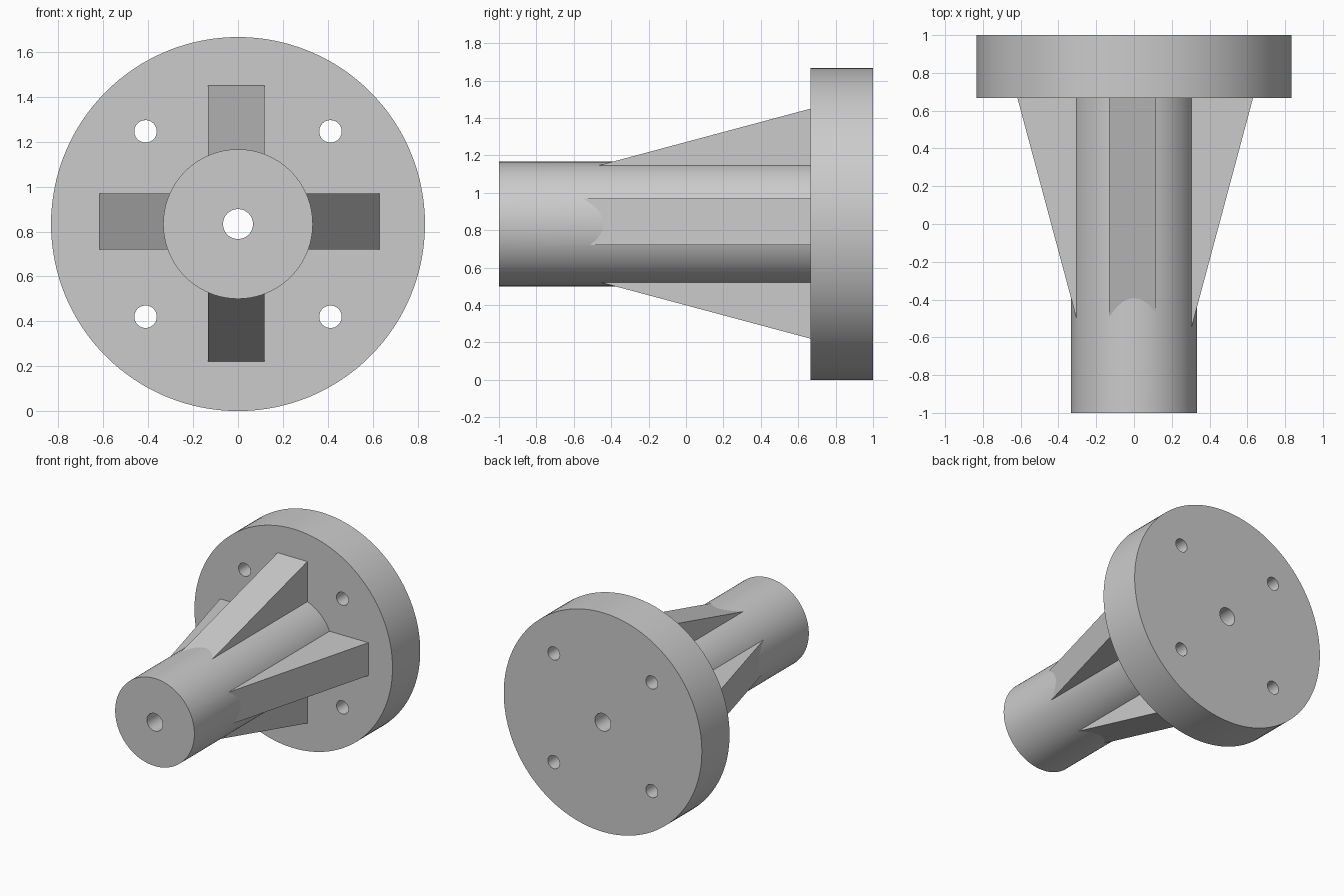
import bpy, bmesh, math
from mathutils import Matrix, Vector

if "Cube" in bpy.data.objects:
    bpy.data.objects.remove(bpy.data.objects["Cube"])

CZ = 0.8333      # height of the shaft axis
FLANGE_Y = 0.6667
SLOPE = math.tan(math.radians(15))


def to_object(name, bm):
    bmesh.ops.recalc_face_normals(bm, faces=bm.faces)
    mesh = bpy.data.meshes.new(name)
    bm.to_mesh(mesh)
    bm.free()
    obj = bpy.data.objects.new(name, mesh)
    bpy.context.collection.objects.link(obj)
    return obj


def cylinder(name, r, y0, y1, x=0.0, z=CZ, sides=96):
    bm = bmesh.new()
    place = Matrix.Translation((x, (y0 + y1) / 2, z)) @ Matrix.Rotation(math.pi / 2, 4, 'X')
    bmesh.ops.create_cone(bm, cap_ends=True, segments=sides, radius1=r, radius2=r,
                          depth=y1 - y0, matrix=place)
    return to_object(name, bm)


def rib(name, out, side, reach, lo, hi):
    # wedge sloping from inside the shaft up to its full reach at the flange
    inner, y_end = 0.2, FLANGE_Y + 0.1
    profile = [(inner, y_end), (inner, FLANGE_Y - (reach - inner) / SLOPE),
               (reach, FLANGE_Y), (reach, y_end)]
    bm = bmesh.new()
    base = Vector((0, 0, CZ))
    verts = [bm.verts.new(base + out * r + side * lo + Vector((0, y, 0))) for r, y in profile]
    face = bm.faces.new(verts)
    ext = bmesh.ops.extrude_face_region(bm, geom=[face])
    moved = [v for v in ext['geom'] if isinstance(v, bmesh.types.BMVert)]
    bmesh.ops.translate(bm, verts=moved, vec=side * (hi - lo))
    return to_object(name, bm)


def combine(target, tool, operation):
    mod = target.modifiers.new(operation.title(), 'BOOLEAN')
    mod.operation = operation
    mod.solver = 'EXACT'
    mod.object = tool
    bpy.context.view_layer.objects.active = target
    bpy.ops.object.modifier_apply(modifier=mod.name)
    bpy.data.objects.remove(tool)


# Round flange with the shaft running into it
body = cylinder("flanged_shaft", 0.8333, FLANGE_Y, 1.0, sides=128)
combine(body, cylinder("shaft", 0.3333, -1.0, 0.8), 'UNION')

# Four tapered ribs, slightly offset from the axis
X, Z = Vector((1, 0, 0)), Vector((0, 0, 1))
for name, out, side, reach, lo, hi in (
        ("rib_top", Z, X, 0.617, -0.133, 0.117),
        ("rib_bottom", -Z, X, 0.613, -0.133, 0.117),
        ("rib_right", X, Z, 0.63, -0.113, 0.137),
        ("rib_left", -X, Z, 0.617, -0.113, 0.137)):
    combine(body, rib(name, out, side, reach, lo, hi), 'UNION')

# Central bore and four bolt holes
combine(body, cylinder("bore", 0.0667, -1.2, 1.2, sides=48), 'DIFFERENCE')
for sx in (-1, 1):
    for sz in (-1, 1):
        hole = cylinder("bolt_hole", 0.05, 0.4, 1.2, sx * 0.412, CZ + sz * 0.413, 40)
        combine(body, hole, 'DIFFERENCE')

# Smooth round walls, sharp edges
bpy.ops.object.select_all(action='DESELECT')
body.select_set(True)
bpy.context.view_layer.objects.active = body
bpy.ops.object.shade_smooth_by_angle(angle=math.radians(12))
